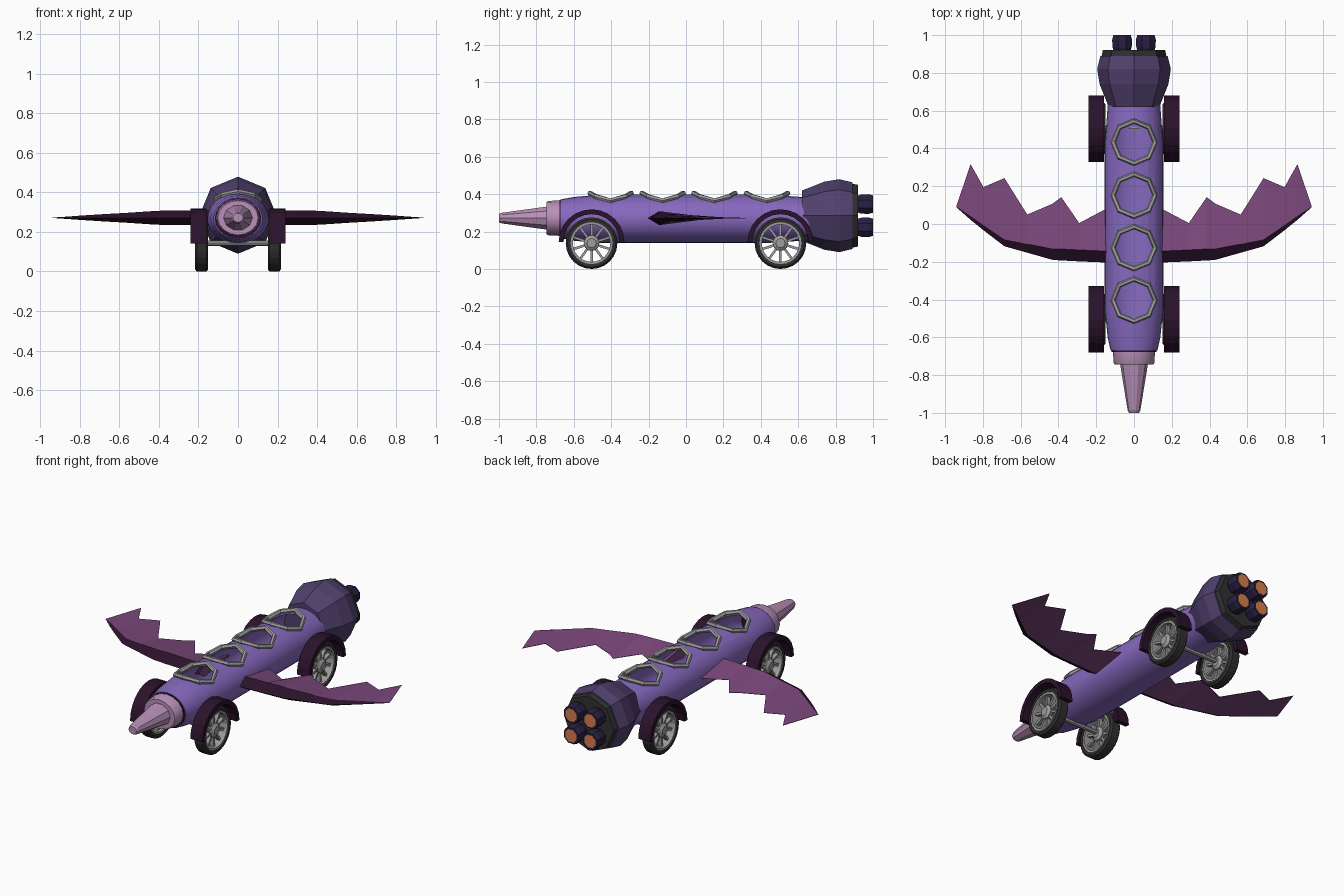
import bpy, bmesh, math
from mathutils import Matrix, Vector

if "Cube" in bpy.data.objects:
    bpy.data.objects.remove(bpy.data.objects["Cube"])

def mat(name, *c):
    m = bpy.data.materials.new(name)
    m.diffuse_color = (*c, 1)
    m.use_nodes = True
    m.node_tree.nodes["Principled BSDF"].inputs["Base Color"].default_value = m.diffuse_color
    return m

PURPLE = mat("body purple", .24, .14, .52)
DUSK = mat("dusky purple", .082, .052, .155)
CHARCOAL = mat("charcoal", .03, .03, .03)
NAVY = mat("dark navy", .022, .014, .055)
ORANGE = mat("flame orange", .68, .21, .07)
PINK = mat("pale mauve", .48, .28, .48)
MAGENTA = mat("wing magenta", .2, .065, .2)
PLUM = mat("dark plum", .024, .006, .024)
GREY = mat("metal grey", .34, .34, .34)

CZ = .268            # body axis height
RX, RZ = .155, .13   # body half width, half height
TO_X = Matrix.Rotation(math.pi / 2, 4, 'Z')

def finish(name, bm, mats, smooth=None):
    bmesh.ops.recalc_face_normals(bm, faces=bm.faces[:])
    me = bpy.data.meshes.new(name)
    bm.to_mesh(me)
    bm.free()
    for m in mats:
        me.materials.append(m)
    ob = bpy.data.objects.new(name, me)
    bpy.context.collection.objects.link(ob)
    if smooth:
        bpy.ops.object.select_all(action='DESELECT')
        ob.select_set(True)
        bpy.context.view_layer.objects.active = ob
        bpy.ops.object.shade_smooth_by_angle(angle=math.radians(smooth))
    return ob

def lathe(name, profile, mats, loc=(0, 0, 0), sides=16, sx=1, sz=1, loop=False,
          arc=None, turn=Matrix(), phase=0, smooth=None, rule=None):
    """Revolve (y, radius) points about the y axis; loop closes the profile into a ring."""
    bm = bmesh.new()
    full = arc is None
    n = sides if full else sides + 1
    span = 2 * math.pi if full else arc
    M = Matrix.Translation(loc) @ turn
    rows = []
    for y, r in profile:
        row = []
        for i in range(n):
            a = span * i / sides + phase
            row.append(bm.verts.new(M @ Vector((sx * r * math.cos(a), y, sz * r * math.sin(a)))))
        rows.append(row)
    m = len(rows)
    for j in range(m if loop else m - 1):
        p, q = rows[j], rows[(j + 1) % m]
        for i in range(sides):
            k = (i + 1) % n
            bm.faces.new((p[i], p[k], q[k], q[i]))
    if not full:
        bm.faces.new([r[0] for r in rows])
        bm.faces.new([r[-1] for r in rows])
    elif not loop:
        bm.faces.new(rows[0])
        bm.faces.new(rows[-1])
    if rule:
        for f in bm.faces:
            f.material_index = rule(f)
    return finish(name, bm, mats, smooth)

# hollow fuselage
body = lathe("fuselage", [(-.67, .8), (-.6, .9), (-.45, 1), (.42, 1), (.66, .88), (.66, .8),
                          (.42, .92), (-.45, .92), (-.6, .82), (-.66, .6), (-.67, .6)],
             [PURPLE], (0, 0, CZ), 24, RX, RZ, loop=True, smooth=30)

# octagonal cockpit openings with metal rims
HOLES = [-.403, -.125, .152, .433]
bm = bmesh.new()
for y in HOLES:
    bmesh.ops.create_cone(bm, cap_ends=True, segments=8, radius1=.108, radius2=.108, depth=.3,
                          matrix=Matrix.Translation((0, y, CZ + .16)))
cutter = finish("opening_cutter", bm, [PURPLE])
cutter.hide_render = True
mod = body.modifiers.new("openings", 'BOOLEAN')
mod.operation, mod.solver, mod.object = 'DIFFERENCE', 'EXACT', cutter
bpy.context.view_layer.objects.active = body
bpy.ops.object.modifier_apply(modifier=mod.name)
bpy.data.objects.remove(cutter)

for y in HOLES:
    bm = bmesh.new()
    rings = []
    for i in range(8):
        a = i * math.pi / 4
        ca, sa = math.cos(a), math.sin(a)
        ring = []
        for k in range(6):
            t = k * math.pi / 3
            r = .111 + .014 * math.cos(t)
            z = CZ + RZ * math.sqrt(1 - (.111 * ca / RX) ** 2) + .007 + .014 * math.sin(t)
            ring.append(bm.verts.new((r * ca, y + r * sa, z)))
        rings.append(ring)
    for i in range(8):
        p, q = rings[i], rings[(i + 1) % 8]
        for k in range(6):
            bm.faces.new((p[k], p[(k + 1) % 6], q[(k + 1) % 6], q[k]))
    finish("cockpit_rim", bm, [GREY])

# nose
lathe("nose_seal", [(-.677, .118), (-.66, .118)], [PLUM], (0, 0, CZ), 20, 1, .86)
lathe("nose_collar", [(-.745, .102), (-.735, .108), (-.665, .112)], [PINK],
      (0, 0, .272), 16, 1, .85, smooth=30)
lathe("nose_cone", [(-1, .026), (-.985, .034), (-.74, .074)], [PINK], (0, 0, .272), 10, 1, .88)

# rear engine housing, plate and thrusters
EZ = .285
lathe("engine_housing", [(.62, .135), (.66, .15), (.74, .182), (.82, .195), (.89, .178)],
      [DUSK], (0, 0, EZ), 8)
lathe("engine_plate", [(.885, .172), (.92, .165)], [CHARCOAL], (0, 0, EZ), 8)
for x in (-.063, .063):
    for z in (-.062, .062):
        lathe("thruster", [(.91, .045), (.935, .055), (.975, .057), (1, .05)], [NAVY],
              (x, 0, EZ + z), 8, phase=math.pi / 8)
        lathe("thruster_glow", [(.99, .04), (1.001, .04)], [ORANGE],
              (x, 0, EZ + z), 8, phase=math.pi / 8)

# wheels, fenders, axles
WZ = .138
for y in (-.505, .505):
    lathe("axle", [(-.18, .014), (.18, .014)], [GREY], (0, y, WZ + .006), 8, turn=TO_X)
    for s in (-1, 1):
        c = (s * .184, y, WZ)
        lathe("tyre", [(-.033, .112), (-.033, .128), (-.024, .138), (.024, .138),
                       (.033, .128), (.033, .112)], [CHARCOAL], c, 24, loop=True, turn=TO_X)
        lathe("rim", [(-.03, .1), (-.03, .114), (.03, .114), (.03, .1)], [GREY], c, 24,
              loop=True, turn=TO_X)
        lathe("hub", [(-.03, .025), (-.018, .042), (.018, .042), (.03, .025)], [GREY], c, 10,
              turn=TO_X)
        bm = bmesh.new()
        for i in range(10):
            M = (Matrix.Translation(c) @ Matrix.Rotation(i * math.pi / 5, 4, 'X')
                 @ Matrix.Translation((0, 0, .07)) @ Matrix.Diagonal((.022, .013, .072, 1)))
            bmesh.ops.create_cube(bm, size=1, matrix=M)
        finish("spokes", bm, [GREY])
        lathe("fender", [(-.04, .15), (-.04, .176), (.04, .176), (.04, .15)], [PLUM],
              (s * .2, y, .143), 12, loop=True, arc=math.pi, turn=TO_X)

# bat wings: columns of x, leading y, trailing y, half thickness
COLUMNS = [(.12, -.205, .095, .036), (.29, -.198, .005, .036), (.385, -.193, .142, .036),
           (.43, -.19, .108, .034), (.565, -.152, .05, .025), (.686, -.118, .243, .018),
           (.797, -.033, .195, .011), (.865, .022, .317, .006), (.94, .088, .096, .001)]
for s in (-1, 1):
    bm = bmesh.new()
    secs = []
    for x, lead, trail, h in COLUMNS:
        ridge = min(lead + .012 + 1.35 * h, (lead + trail) / 2)
        secs.append([bm.verts.new((s * x, yy, .272 + dz)) for yy, dz in
                     ((lead, 0), (ridge, h), (trail, .001), (trail, -.001), (ridge, -h))])
    for p, q in zip(secs, secs[1:]):
        for k in range(5):
            f = bm.faces.new((p[k], p[(k + 1) % 5], q[(k + 1) % 5], q[k]))
            f.material_index = 1 if k in (0, 4) else 0   # dark leading edge
    bm.faces.new(secs[0])
    bm.faces.new(secs[-1])
    finish("wing", bm, [MAGENTA, PLUM])
